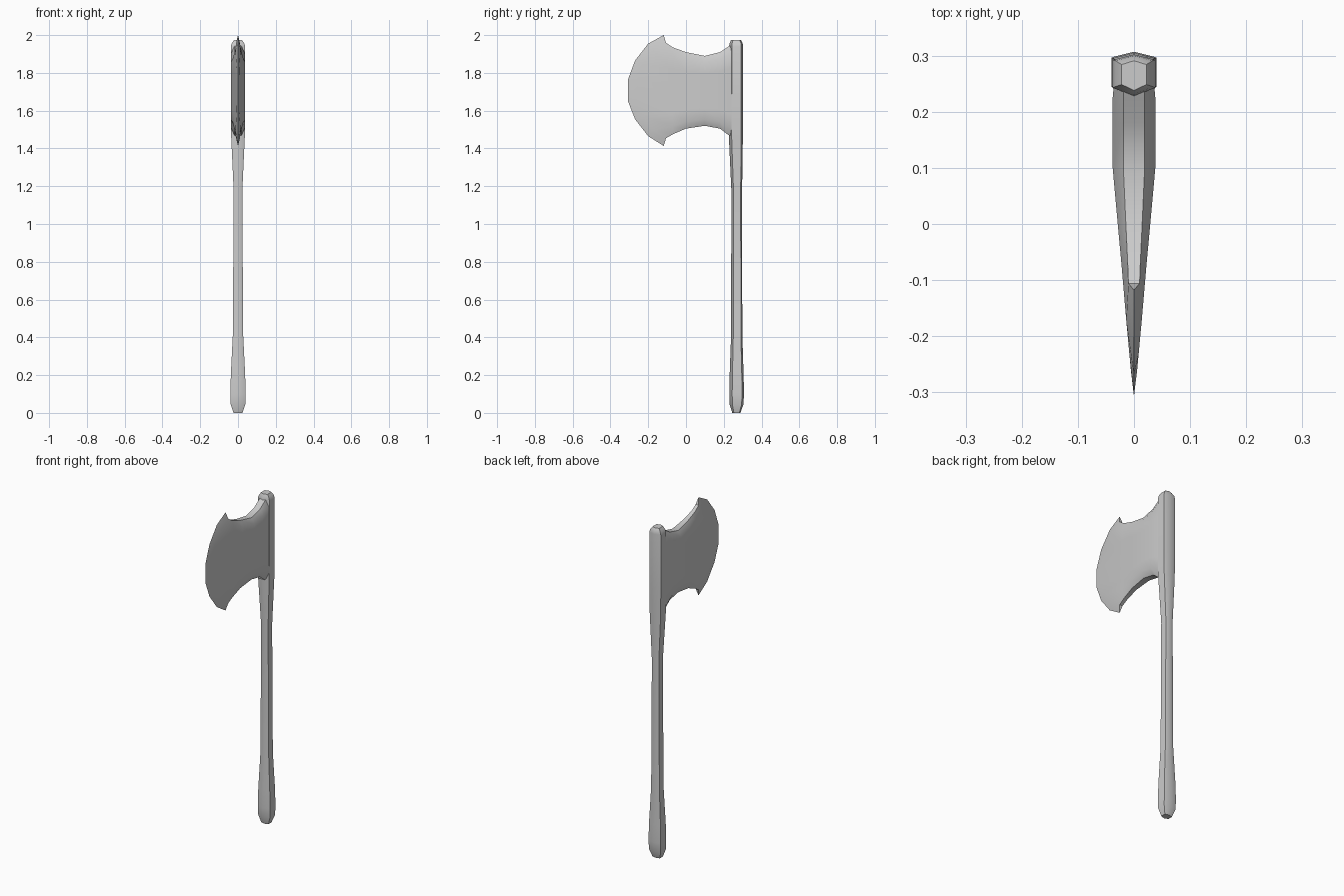
import bpy, bmesh, math

if "Cube" in bpy.data.objects:
    bpy.data.objects.remove(bpy.data.objects["Cube"])


def loft(name, rings, angle):
    """Skin a list of equal-length closed rings and cap both ends."""
    bm = bmesh.new()
    loops = [[bm.verts.new(p) for p in ring] for ring in rings]
    n = len(loops[0])
    for a, b in zip(loops, loops[1:]):
        for i in range(n):
            j = (i + 1) % n
            bm.faces.new((a[i], a[j], b[j], b[i]))
    bm.faces.new(loops[0])
    bm.faces.new(loops[-1])
    bmesh.ops.remove_doubles(bm, verts=bm.verts, dist=0.0005)
    bmesh.ops.recalc_face_normals(bm, faces=bm.faces)
    mesh = bpy.data.meshes.new(name)
    bm.to_mesh(mesh)
    bm.free()
    obj = bpy.data.objects.new(name, mesh)
    bpy.context.collection.objects.link(obj)
    bpy.ops.object.select_all(action='DESELECT')
    obj.select_set(True)
    bpy.context.view_layer.objects.active = obj
    bpy.ops.object.shade_smooth_by_angle(angle=math.radians(angle))
    return obj


# Handle: six-sided section, (z, half width, front y, back y)
HANDLE = [
    (0.0, 0.024, 0.245, 0.288), (0.045, 0.039, 0.231, 0.304),
    (0.10, 0.040, 0.229, 0.307), (0.20, 0.038, 0.231, 0.305),
    (0.42, 0.027, 0.239, 0.298), (1.18, 0.023, 0.240, 0.297),
    (1.46, 0.036, 0.227, 0.301), (1.60, 0.038, 0.227, 0.302),
    (1.94, 0.038, 0.228, 0.302), (1.957, 0.033, 0.231, 0.300),
    (1.973, 0.022, 0.238, 0.291),
]


def handle_ring(z, w, front, back):
    d = back - front
    right = [(0, front, z), (w, front + 0.2 * d, z), (w, back - 0.13 * d, z)]
    left = [(0, back, z), (-w, back - 0.13 * d, z), (-w, front + 0.2 * d, z)]
    return right + left


loft("handle", [handle_ring(*s) for s in HANDLE], 50)

# Axe head: (y, bottom z, top z, half thickness) from the handle to the blade
BODY = [
    (0.27, 1.465, 1.955, 0.034), (0.225, 1.47, 1.94, 0.038),
    (0.18, 1.505, 1.91, 0.038), (0.10, 1.52, 1.89, 0.038),
    (0.0, 1.505, 1.91, 0.029), (-0.07, 1.475, 1.935, 0.0225),
]
ROWS = [0, 0.09, 0.25, 0.42, 0.58, 0.75, 0.91, 1]
# Cutting edge, (y, z)
EDGE = [
    (-0.118, 1.413), (-0.20, 1.465), (-0.27, 1.555), (-0.307, 1.65),
    (-0.307, 1.765), (-0.27, 1.865), (-0.20, 1.955), (-0.118, 2.0),
]


def mirrored(side):
    return side + [(-x, y, z) for x, y, z in reversed(side)]


rings = []
for y, zb, zt, t in BODY:
    rings.append(mirrored([(t * (0.5 if f in (0, 1) else 1), y, zb + f * (zt - zb))
                           for f in ROWS]))

# Bevel line inside the cutting edge, then the sharp edge itself
bevel = []
for i, (y, z) in enumerate(EDGE):
    by = -0.05 + 0.82 * (y + 0.05)
    bz = 1.707 + 0.86 * (z - 1.707)
    t = 0.0927 * (by + 0.31) + 0.001
    bevel.append((t * (0.5 if i in (0, 7) else 1), by, bz))
rings.append(mirrored(bevel))
# A hair of thickness keeps the two sides apart until they are merged
rings.append(mirrored([(0.0001, y, z) for y, z in EDGE]))


def head_loft():
    # The edge ring folds flat, so the final cap is dropped after merging
    obj = loft("axe_head", rings, 35)
    bm = bmesh.new()
    bm.from_mesh(obj.data)
    flat = [f for f in bm.faces if f.calc_area() < 1e-7 or
            all(abs(v.co.x) < 0.0002 for v in f.verts)]
    bmesh.ops.delete(bm, geom=flat, context='FACES_ONLY')
    bmesh.ops.recalc_face_normals(bm, faces=bm.faces)
    bm.to_mesh(obj.data)
    bm.free()


head_loft()
